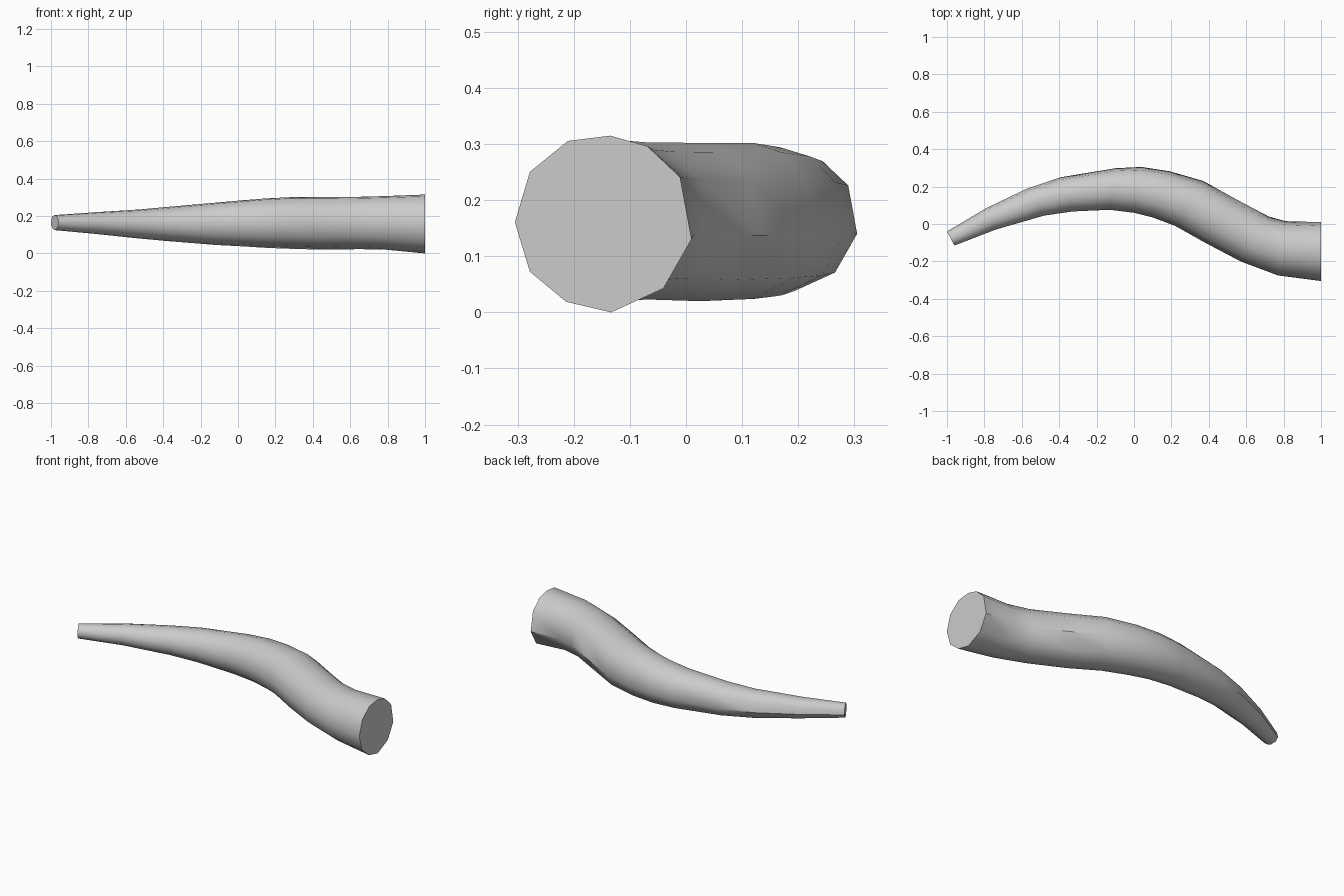
import bpy, bmesh, math
from mathutils import Vector

cube = bpy.data.objects.get("Cube")
if cube:
    bpy.data.objects.remove(cube, do_unlink=True)

# One plain grey material
grey = bpy.data.materials.new("plain_grey")
grey.use_nodes = True
colour = (0.6, 0.6, 0.6, 1)
grey.diffuse_color = colour
grey.node_tree.nodes["Principled BSDF"].inputs["Base Color"].default_value = colour

# Irregular unit cross-section: (across, up), starting at the back
section = [(1, -.17), (.87, .53), (.5, .88), (.08, 1), (-.4, .94), (-.83, .59),
           (-1, .02), (-.83, -.54), (-.42, -.88), (.09, -1), (.68, -.73)]

# Rings from tip to base: back edge x, y, front edge x, y, bottom z, top z
rings = [
    (-1, -.04, -.96, -.115, .125, .205),
    (-.79, .085, -.74, -.03, .105, .22),
    (-.57, .19, -.48, .045, .08, .235),
    (-.39, .25, -.33, .067, .065, .25),
    (-.1, .298, -.13, .076, .045, .272),
    (.04, .305, 0, .06, .038, .284),
    (.19, .282, .1, .035, .03, .294),
    (.37, .23, .22, -.01, .024, .302),
    (.55, .13, .38, -.1, .02, .302),
    (.72, .04, .57, -.2, .023, .303),
    (.81, .015, .77, -.275, .02, .307),
    (1, .01, 1, -.305, 0, .315),
]

# Curved, tapering horn with flat ends
bm = bmesh.new()
loops = []
for bx, by, fx, fy, low, high in rings:
    mid = Vector(((bx + fx) / 2, (by + fy) / 2, (low + high) / 2))
    across = Vector(((bx - fx) / 2, (by - fy) / 2, 0))
    up = Vector((0, 0, (high - low) / 2))
    loops.append([bm.verts.new(mid + across * u + up * v) for u, v in section])
n = len(section)
for a, b in zip(loops, loops[1:]):
    for i in range(n):
        j = (i + 1) % n
        bm.faces.new((a[i], a[j], b[j], b[i]))
bm.faces.new(loops[0])
bm.faces.new(loops[-1])
bmesh.ops.recalc_face_normals(bm, faces=bm.faces)
mesh = bpy.data.meshes.new("curved_horn")
bm.to_mesh(mesh)
bm.free()
mesh.materials.append(grey)
horn = bpy.data.objects.new("curved_horn", mesh)
bpy.context.collection.objects.link(horn)

# Smooth sides with sharp end rims
bpy.ops.object.select_all(action="DESELECT")
horn.select_set(True)
bpy.context.view_layer.objects.active = horn
bpy.ops.object.shade_smooth_by_angle(angle=math.radians(40))
